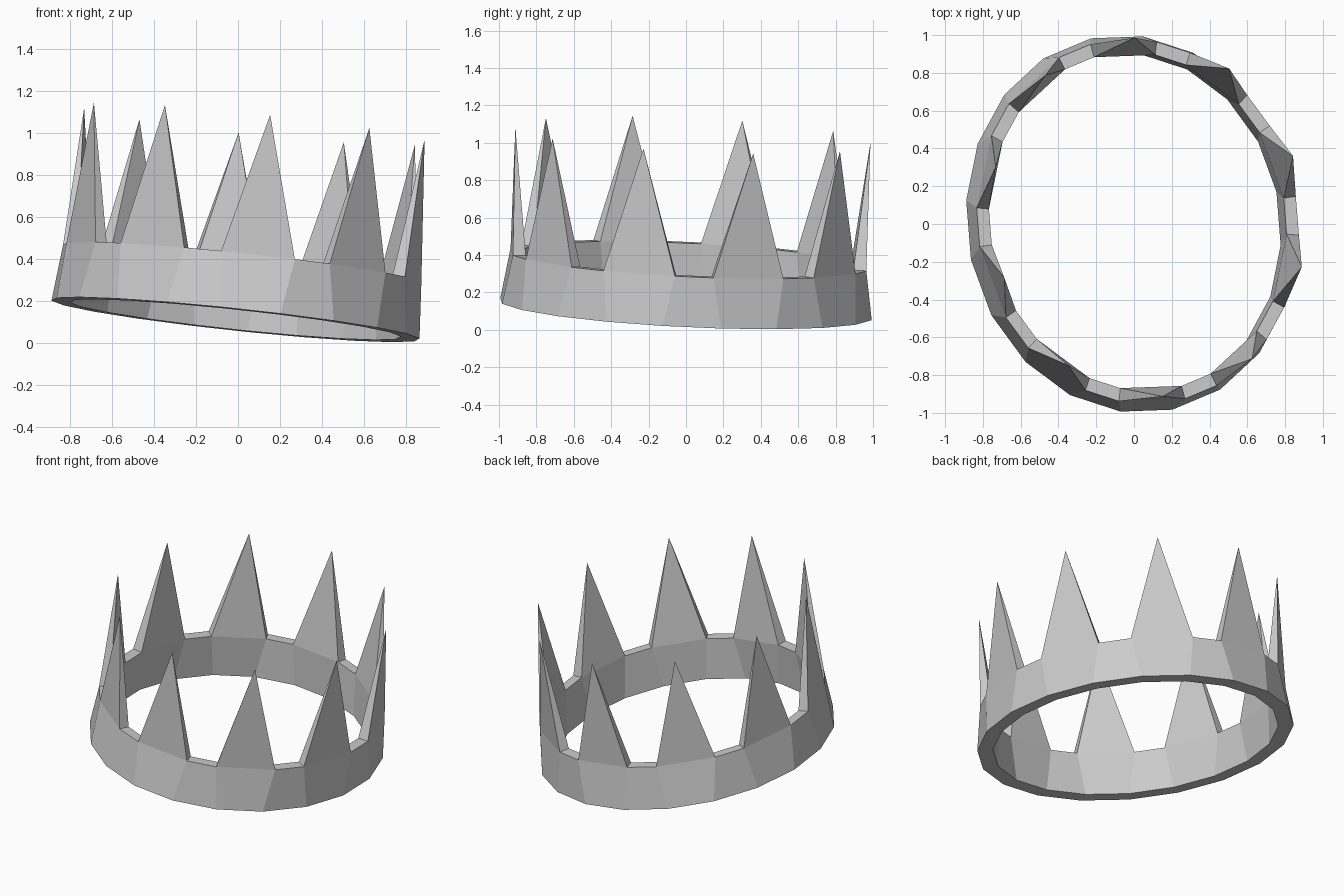
import bpy, bmesh
from math import sin, cos, radians

if "Cube" in bpy.data.objects:
    bpy.data.objects.remove(bpy.data.objects["Cube"])

SPIKES = 10
PHASE = 4.2          # angle of the first spike, measured from the front


def tilted(angle, rx, ry, centre, height):
    """Point on a slightly skewed ellipse lying in the crown's tilted plane."""
    t = radians(angle)
    ex, ey = rx * sin(t), -ry * cos(t)
    x = centre[0] + ex - 0.015 * ey
    y = centre[1] + ey - 0.047 * ex
    return (x, y, height - 0.11 * x - 0.053 * y)


bm = bmesh.new()


def ring(half, rx, ry, centre, height):
    """Two points per spike, spread to either side of the spike's centre line."""
    return [bm.verts.new(tilted(PHASE + 36 * i + s * half, rx, ry, centre, height))
            for i in range(SPIKES) for s in (-1, 1)]


# Band: outer and inner rings at bottom and top
bot_out = ring(9, 0.878, 1.0, (-0.012, 0.0), 0.109)
bot_in = ring(9, 0.79, 0.903, (-0.012, 0.0), 0.109)
top_out = ring(11.9, 0.853, 0.965, (0.02, 0.013), 0.379)
top_in = ring(11.9, 0.788, 0.895, (0.02, 0.013), 0.379)

# Spike tips
tips = [bm.verts.new(tilted(PHASE + 36 * i, 0.831, 0.949, (0.078, 0.037), 1.054))
        for i in range(SPIKES)]

n = 2 * SPIKES
for a in range(n):
    b = (a + 1) % n
    bm.faces.new((bot_out[a], bot_out[b], top_out[b], top_out[a]))   # outer wall
    bm.faces.new((bot_in[b], bot_in[a], top_in[a], top_in[b]))       # inner wall
    bm.faces.new((bot_out[b], bot_out[a], bot_in[a], bot_in[b]))     # underside
    if a % 2:                                                        # gap between spikes
        bm.faces.new((top_out[a], top_out[b], top_in[b], top_in[a]))
    else:                                                            # four-sided spike
        tip = tips[a // 2]
        base = (top_out[a], top_out[b], top_in[b], top_in[a])
        for k in range(4):
            bm.faces.new((base[k], base[(k + 1) % 4], tip))

bmesh.ops.recalc_face_normals(bm, faces=bm.faces)
mesh = bpy.data.meshes.new("crown")
bm.to_mesh(mesh)
bm.free()
crown = bpy.data.objects.new("crown", mesh)
bpy.context.collection.objects.link(crown)
